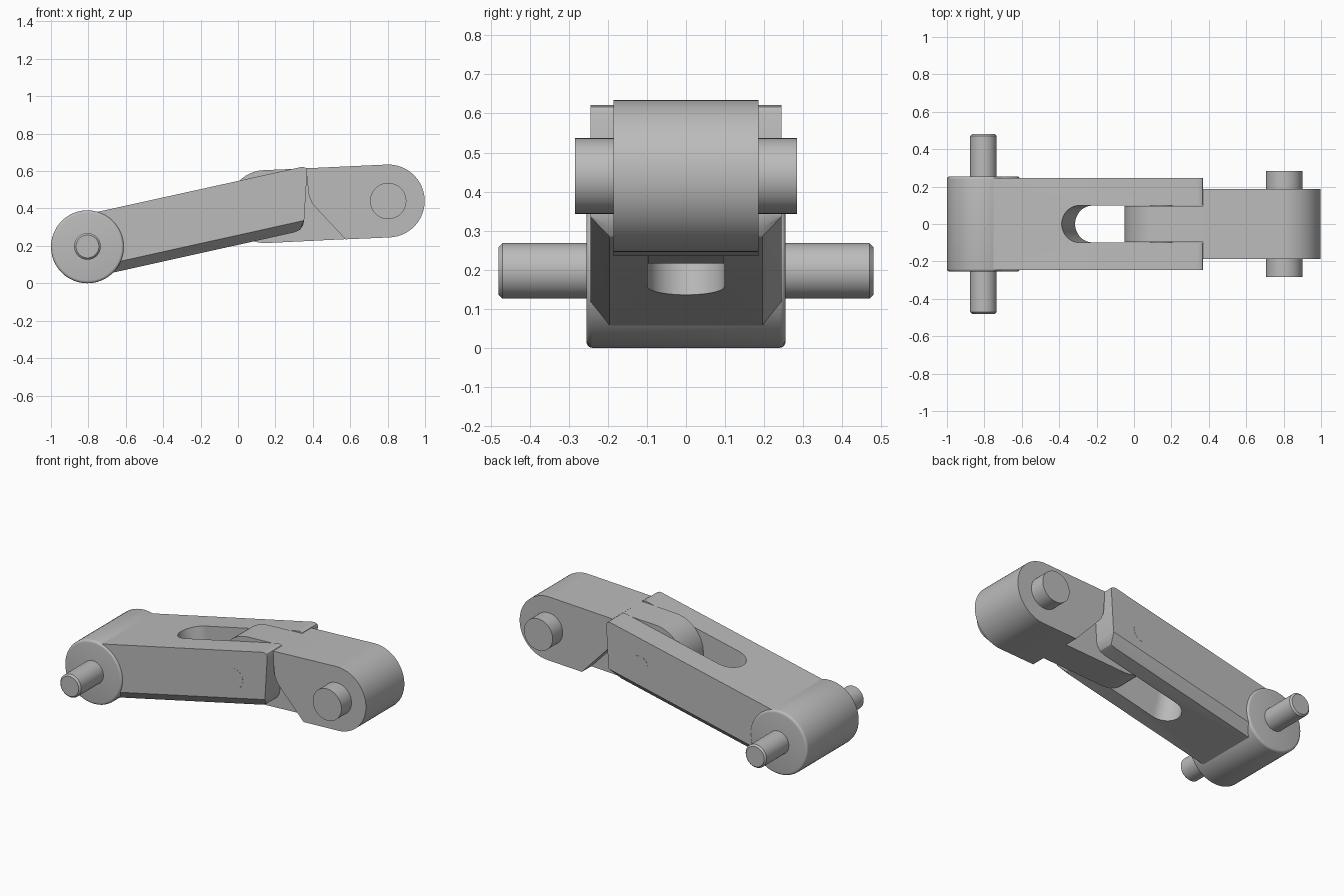
import bpy, bmesh
from math import sin, cos, pi, radians
from mathutils import Matrix

cube = bpy.data.objects.get("Cube")
if cube:
    bpy.data.objects.remove(cube, do_unlink=True)

GREY = bpy.data.materials.new("plain grey")
GREY.use_nodes = True
GREY.diffuse_color = (0.5, 0.5, 0.5, 1)
GREY.node_tree.nodes["Principled BSDF"].inputs["Base Color"].default_value = (0.5, 0.5, 0.5, 1)


def arc(cx, cz, r, a0, a1, n=24):
    """Points along an arc, angles in degrees."""
    angles = [radians(a0 + (a1 - a0) * i / n) for i in range(n + 1)]
    return [(cx + r * cos(a), cz + r * sin(a)) for a in angles]


def loft(name, layers):
    """Join equal-length (x, z) outlines, each given with its y."""
    bm = bmesh.new()
    rings = [[bm.verts.new((x, y, z)) for x, z in pts] for y, pts in layers]
    n = len(rings[0])
    bm.faces.new(rings[0])
    bm.faces.new(rings[-1][::-1])
    for a, b in zip(rings, rings[1:]):
        for i in range(n):
            j = (i + 1) % n
            bm.faces.new((a[i], b[i], b[j], a[j]))
    bmesh.ops.recalc_face_normals(bm, faces=bm.faces)
    mesh = bpy.data.meshes.new(name)
    bm.to_mesh(mesh)
    bm.free()
    mesh.materials.append(GREY)
    ob = bpy.data.objects.new(name, mesh)
    bpy.context.collection.objects.link(ob)
    return ob


def smooth(ob, angle=30):
    bpy.ops.object.select_all(action='DESELECT')
    ob.select_set(True)
    bpy.context.view_layer.objects.active = ob
    bpy.ops.object.shade_smooth_by_angle(angle=radians(angle))


def prism(name, pts, half):
    ob = loft(name, [(-half, pts), (half, pts)])
    smooth(ob)
    return ob


def turned(name, cx, cz, half_profile):
    """Round part along y, mirrored about y = 0; profile is (y, radius)."""
    full = [(-y, r) for y, r in half_profile[::-1]] + half_profile
    ob = loft(name, [(y, arc(cx, cz, r, 0, 352.5, 47)) for y, r in full])
    smooth(ob, 35)
    return ob


R = 0.195
TILT = radians(12.4)

# Rear boss with softened rims, and its long chamfered axle
rim = [(0.24 + 0.015 * sin(a * pi / 8), R - 0.015 * (1 - cos(a * pi / 8))) for a in range(5)]
turned("rear_boss", -0.805, R, rim)
turned("rear_axle", -0.805, R + 0.002, [(0.47, 0.071), (0.48, 0.061)])

# Forked arm: sloping profile whose lower side edges are chamfered
top = [(-0.80, 0.371), (0.335, 0.621), (0.35, 0.622), (0.365, 0.616), (0.37, 0.605)]
heel = [(0.354, 0.34), (0.348, 0.31), (0.33, 0.285), (0.30, 0.272)]
outer_heel = [(0.354, 0.34), (0.353, 0.338), (0.352, 0.336), (0.35, 0.335)]
core = top + heel + [(-0.80, 0.028)]
outer = top + outer_heel + [(-0.80, 0.08)]
arm = loft("forked_arm", [(-0.245, outer), (-0.196, core), (0.196, core), (0.245, outer)])

# Open slot through the arm, square to its top face
slot = arc(0, 0, 0.099, 90, 270) + [(1.0, -0.099), (1.0, 0.099)]
cutter = loft("slot_cutter", [(-0.7, slot), (0.7, slot)])
cutter.data.transform(Matrix.Translation((-0.29, 0, 0.483))
                      @ Matrix.Rotation(-TILT, 4, 'Y') @ Matrix.Rotation(pi / 2, 4, 'X'))
cutter.hide_render = True
cut = arm.modifiers.new("slot", 'BOOLEAN')
cut.operation = 'DIFFERENCE'
cut.solver = 'EXACT'
cut.object = cutter
bpy.context.view_layer.update()
bpy.context.view_layer.objects.active = arm
bpy.ops.object.modifier_apply(modifier=cut.name)
bpy.data.objects.remove(cutter, do_unlink=True)
smooth(arm)

# Front link: narrow tongue in the slot and a wide head with a sloping shoulder
LEAN = 2.6
tongue = arc(0.145, 0.41, R, 90 + LEAN, 270 + LEAN) + [(0.70, 0.242), (0.70, 0.629)]
prism("link_tongue", tongue, 0.097)
shoulder = [(0.575, 0.235), (0.42, 0.40), (0.395, 0.43), (0.38, 0.465), (0.374, 0.50), (0.368, 0.615)]
prism("link_head", arc(0.803, 0.44, R, 90 + LEAN, -90 + LEAN, 32) + shoulder, 0.186)

# Front axle and the flush pivot pin
turned("front_axle", 0.803, 0.44, [(0.284, 0.097)])
turned("pivot_pin", 0.145, 0.41, [(0.246, 0.06)])
